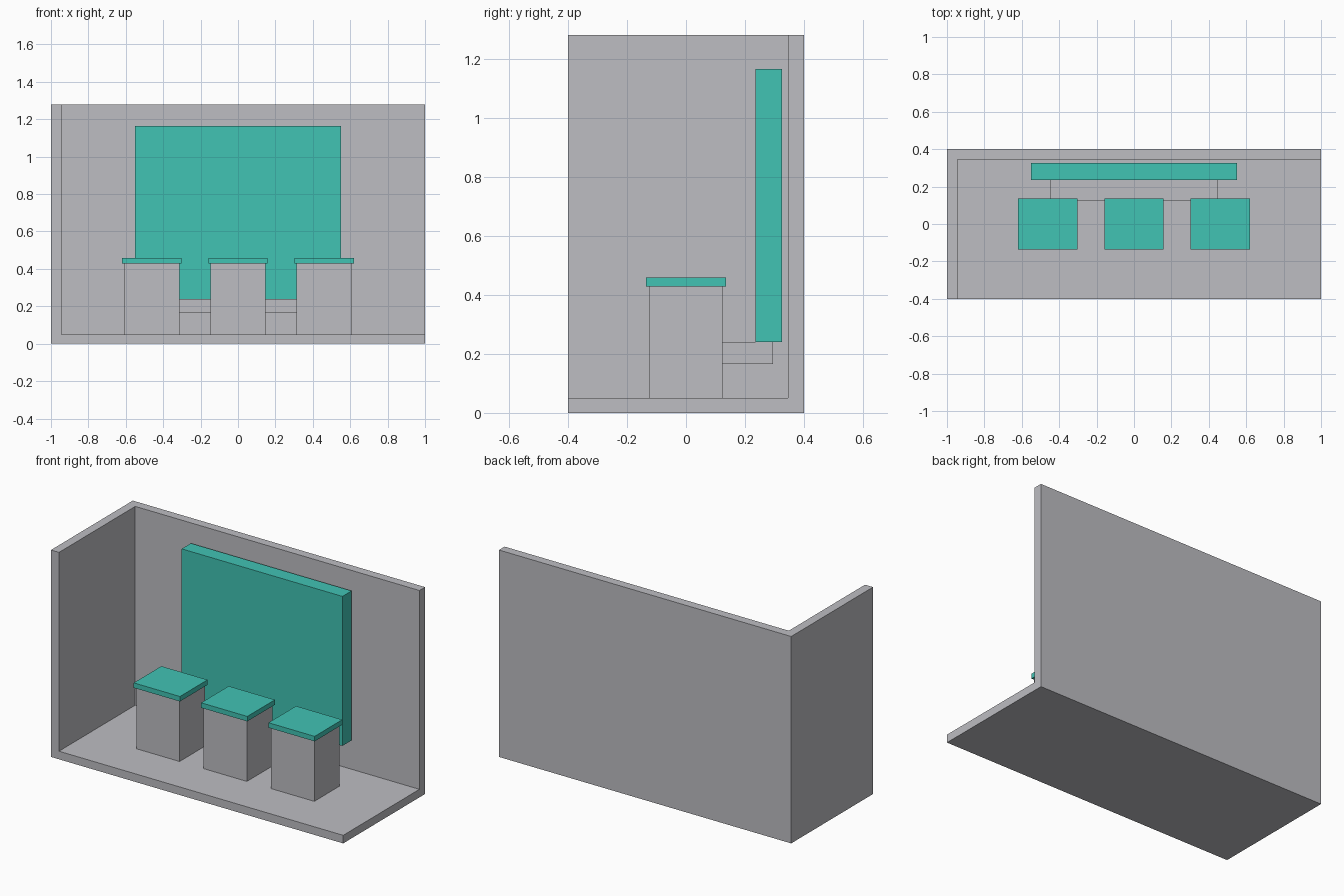
import bpy

default_cube = bpy.data.objects.get("Cube")
if default_cube:
    bpy.data.objects.remove(default_cube, do_unlink=True)


def make_material(name, color):
    mat = bpy.data.materials.new(name)
    mat.use_nodes = True
    mat.diffuse_color = color
    for node in mat.node_tree.nodes:
        if node.type == 'BSDF_PRINCIPLED':
            node.inputs["Base Color"].default_value = color
    return mat


grey = make_material("light_grey", (0.51, 0.51, 0.54, 1))
teal = make_material("teal", (0.053, 0.546, 0.456, 1))


def box(name, x, y, z, mat):
    """Box from its (min, max) extents along each axis."""
    bpy.ops.mesh.primitive_cube_add(size=1)
    obj = bpy.context.object
    obj.name = name
    for v in obj.data.vertices:
        for axis, (low, high) in enumerate((x, y, z)):
            v.co[axis] = high if v.co[axis] > 0 else low
    obj.data.materials.append(mat)
    return obj


WIDTH, DEPTH, HEIGHT = 1.0, 0.4, 1.28
WALL, FLOOR = 0.055, 0.05

# Open booth: floor, back wall and one side wall, hollowed from a solid block
booth = box("booth_shell", (-WIDTH, WIDTH), (-DEPTH, DEPTH), (0, HEIGHT), grey)
cutter = box("booth_cutter", (-WIDTH + WALL, WIDTH + 1),
             (-DEPTH - 1, DEPTH - WALL), (FLOOR, HEIGHT + 1), grey)
cutter.hide_render = True
hollow = booth.modifiers.new("hollow", 'BOOLEAN')
hollow.operation = 'DIFFERENCE'
hollow.solver = 'EXACT'
hollow.object = cutter
bpy.context.view_layer.objects.active = booth
bpy.ops.object.modifier_apply(modifier=hollow.name)
bpy.data.objects.remove(cutter, do_unlink=True)

# Display panel and the ledge that carries it
box("display_panel", (-0.55, 0.55), (0.235, 0.325), (0.24, 1.165), teal)
box("panel_ledge", (-0.45, 0.45), (0.122, 0.295), (0.165, 0.24), grey)

# Three pedestals with overhanging tops
for side, cx in (("right", -0.461), ("middle", 0), ("left", 0.461)):
    box(side + "_pedestal", (cx - 0.148, cx + 0.148), (-0.124, 0.124),
        (FLOOR, 0.428), grey)
    box(side + "_pedestal_top", (cx - 0.158, cx + 0.158), (-0.135, 0.135),
        (0.428, 0.459), teal)
